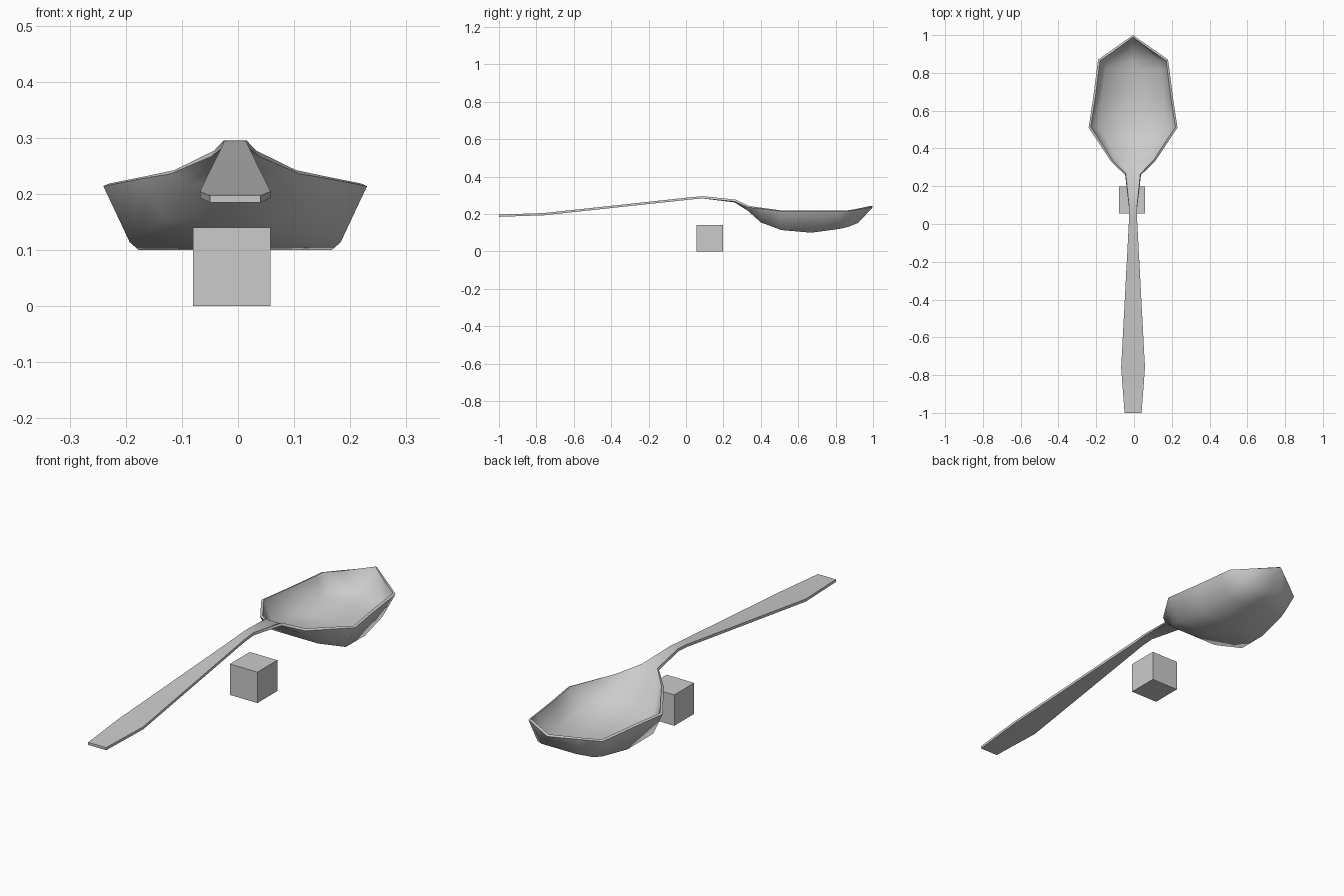
import bpy, bmesh, math

if "Cube" in bpy.data.objects:
    bpy.data.objects.remove(bpy.data.objects["Cube"])

CX = -0.005  # spoon centre line

# Underside stations: y, rim half width, rim z, floor half width, floor z
STATIONS = [
    (-1.00, 0.045, 0.185, 0.030, 0.185),
    (-0.76, 0.063, 0.193, 0.040, 0.193),
    (0.03, 0.021, 0.278, 0.013, 0.278),
    (0.09, 0.022, 0.283, 0.014, 0.283),
    (0.26, 0.042, 0.267, 0.028, 0.262),
    (0.33, 0.115, 0.236, 0.085, 0.218),
    (0.40, 0.162, 0.228, 0.125, 0.155),
    (0.51, 0.235, 0.214, 0.188, 0.114),
    (0.67, 0.211, 0.214, 0.172, 0.100),
    (0.82, 0.192, 0.214, 0.152, 0.120),
    (0.87, 0.185, 0.215, 0.140, 0.132),
    (0.92, 0.115, 0.224, 0.085, 0.152),
    (1.00, 0.0, 0.238, 0.0, 0.238),
]

# Spoon: one lofted sheet, thickened upward and into the bowl
bm = bmesh.new()
rows = []
for y, rw, rz, fw, fz in STATIONS:
    section = [(-rw, rz), (-fw, fz), (0, fz), (fw, fz), (rw, rz)]
    rows.append([bm.verts.new((CX + x, y, z)) for x, z in section])
for a, b in zip(rows, rows[1:]):
    for i in range(4):
        bm.faces.new((a[i], a[i + 1], b[i + 1], b[i]))
bmesh.ops.remove_doubles(bm, verts=bm.verts, dist=0.0005)
mesh = bpy.data.meshes.new("spoon")
bm.to_mesh(mesh)
bm.free()
spoon = bpy.data.objects.new("spoon", mesh)
bpy.context.collection.objects.link(spoon)
thick = spoon.modifiers.new("thickness", 'SOLIDIFY')
thick.thickness = 0.012
thick.offset = 1
bpy.context.view_layer.objects.active = spoon
spoon.select_set(True)
bpy.ops.object.modifier_apply(modifier="thickness")
bpy.ops.object.shade_smooth_by_angle(angle=math.radians(72))

# Small block under the neck
bpy.ops.mesh.primitive_cube_add(size=1, location=(-0.011, 0.127, 0.07))
block = bpy.context.object
block.name = "block"
block.scale = (0.138, 0.142, 0.14)
